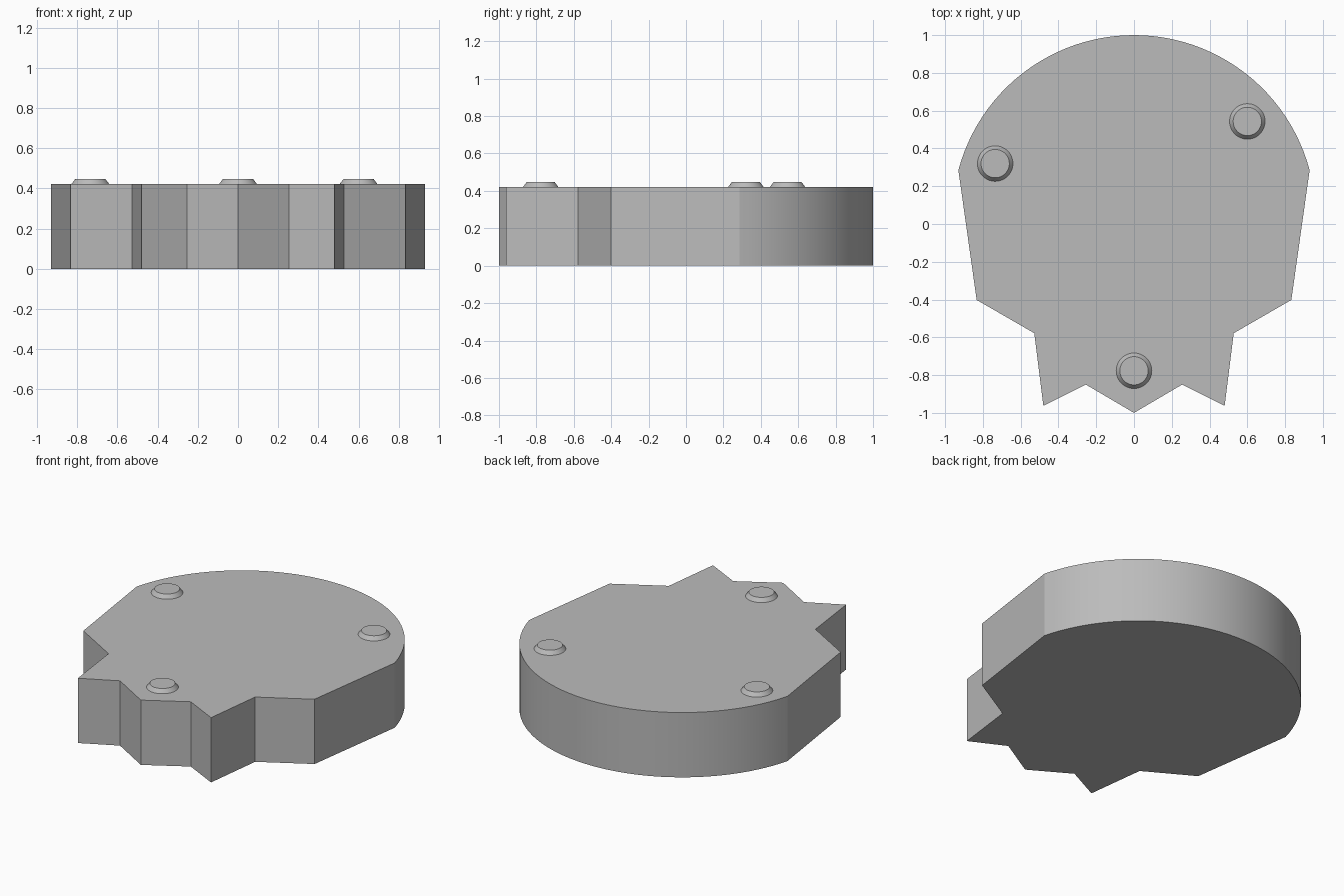
import bpy, bmesh, math

if "Cube" in bpy.data.objects:
    bpy.data.objects.remove(bpy.data.objects["Cube"])

BODY_TOP = 0.422
BUTTON_TOP = 0.447

grey = bpy.data.materials.new("plain grey")
grey.diffuse_color = (0.5, 0.5, 0.5, 1)
grey.use_nodes = True
grey.node_tree.nodes["Principled BSDF"].inputs["Base Color"].default_value = grey.diffuse_color


def finish(name, bm):
    bmesh.ops.recalc_face_normals(bm, faces=bm.faces)
    mesh = bpy.data.meshes.new(name)
    bm.to_mesh(mesh)
    bm.free()
    mesh.materials.append(grey)
    obj = bpy.data.objects.new(name, mesh)
    bpy.context.collection.objects.link(obj)
    bpy.context.view_layer.objects.active = obj
    obj.select_set(True)
    bpy.ops.object.shade_smooth_by_angle(angle=math.radians(20))
    obj.select_set(False)
    return obj


# Thick slab: round back, tapering sides and a jagged front edge
side = [(0.255, -0.85), (0.48, -0.963), (0.528, -0.578), (0.833, -0.402)]
arc_y, half_w, arc_end = 0.038, 0.93, 0.285
radius = 1 - arc_y
start = math.atan2(arc_end - arc_y, half_w)
steps = 48
arc = []
for i in range(steps + 1):
    a = start + (math.pi - 2 * start) * i / steps
    arc.append((radius * math.cos(a), arc_y + radius * math.sin(a)))
outline = [(0, -1)] + side + arc + [(-x, y) for x, y in reversed(side)]

bm = bmesh.new()
base = bm.faces.new([bm.verts.new((x, y, 0)) for x, y in outline])
ext = bmesh.ops.extrude_face_region(bm, geom=[base], use_keep_orig=True)
bmesh.ops.translate(bm, vec=(0, 0, BODY_TOP),
                    verts=[v for v in ext["geom"] if isinstance(v, bmesh.types.BMVert)])
finish("slab_body", bm)

# Three low tapered buttons on the top
for label, x, y in (("left", -0.735, 0.32), ("right", 0.6, 0.543), ("front", 0, -0.777)):
    bm = bmesh.new()
    bmesh.ops.create_cone(bm, cap_ends=True, segments=48, radius1=0.094,
                          radius2=0.075, depth=BUTTON_TOP - BODY_TOP)
    obj = finish(label + "_button", bm)
    obj.location = (x, y, (BODY_TOP + BUTTON_TOP) / 2)
